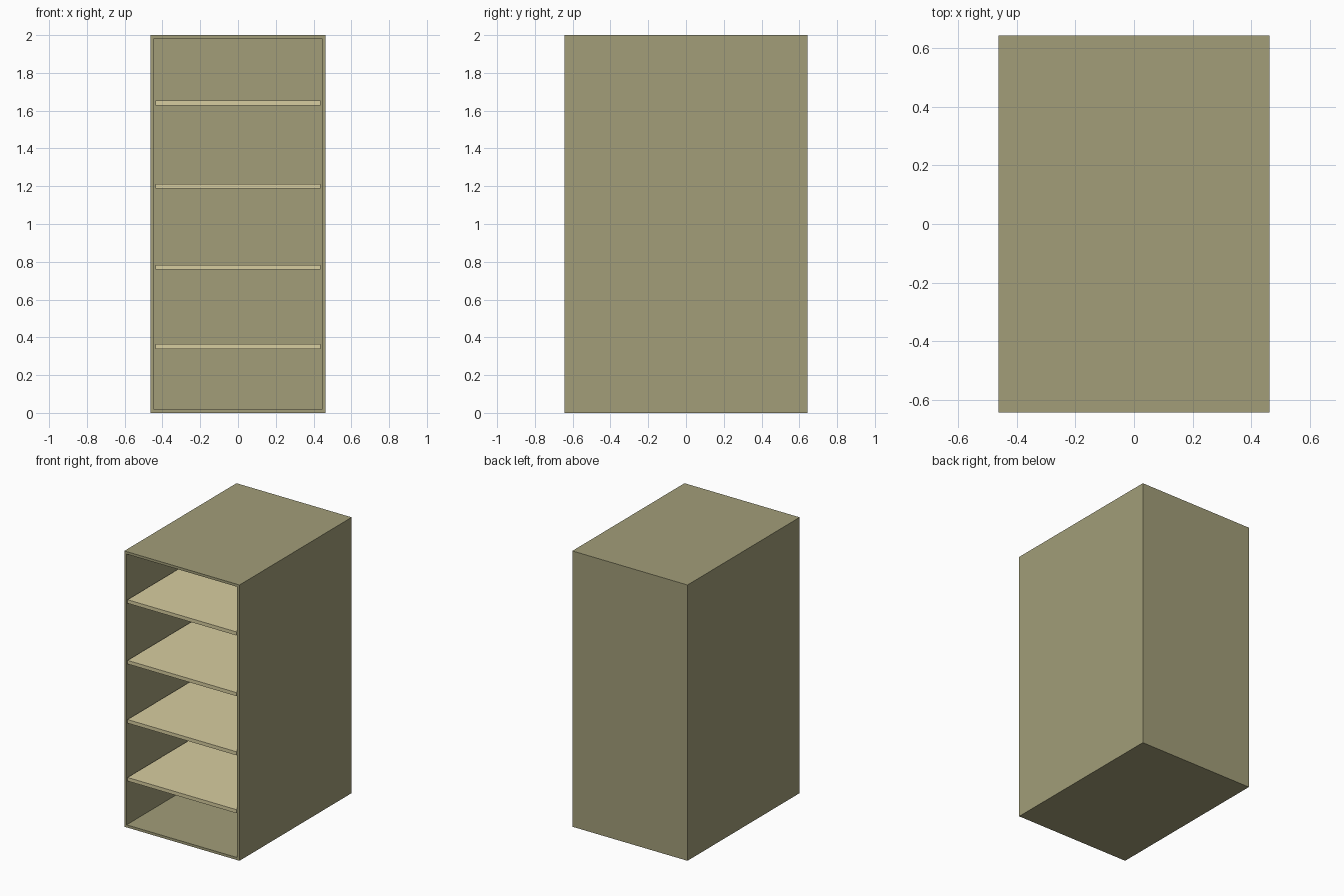
import bpy, bmesh
from mathutils import Matrix, Vector

if "Cube" in bpy.data.objects:
    bpy.data.objects.remove(bpy.data.objects["Cube"])

W, D, H, T = 0.924, 1.285, 2.0, 0.026   # width, depth, height, board thickness


def material(name, color):
    m = bpy.data.materials.new(name)
    m.diffuse_color = (*color, 1)
    m.use_nodes = True
    m.node_tree.nodes["Principled BSDF"].inputs["Base Color"].default_value = m.diffuse_color
    return m


def box(bm, size, center):
    bmesh.ops.create_cube(bm, size=1, matrix=Matrix.Translation(center) @ Matrix.Diagonal((*size, 1)))


def finish(bm, name, mat):
    me = bpy.data.meshes.new(name)
    bm.to_mesh(me)
    bm.free()
    me.materials.append(mat)
    ob = bpy.data.objects.new(name, me)
    bpy.context.collection.objects.link(ob)


olive = material("olive_board", (0.36, 0.34, 0.19))
pale = material("pale_board", (0.68, 0.61, 0.35))

# Cabinet shell: block hollowed from the front, closed at the back
bm = bmesh.new()
box(bm, (W, D, H), (0, 0, H / 2))
front = min(bm.faces, key=lambda f: f.calc_center_median().y)
bmesh.ops.inset_region(bm, faces=[front], thickness=T)
ext = bmesh.ops.extrude_discrete_faces(bm, faces=[front])["faces"][0]
bmesh.ops.translate(bm, verts=list(ext.verts), vec=Vector((0, D - T, 0)))
bmesh.ops.recalc_face_normals(bm, faces=bm.faces[:])
finish(bm, "cabinet_shell", olive)

# Shelves, flush with the front opening
for i, z in enumerate((0.351, 0.771, 1.200, 1.640), 1):
    bm = bmesh.new()
    box(bm, (W - 2 * T, D - T, T), (0, -T / 2, z))
    finish(bm, f"shelf_{i}", pale)
